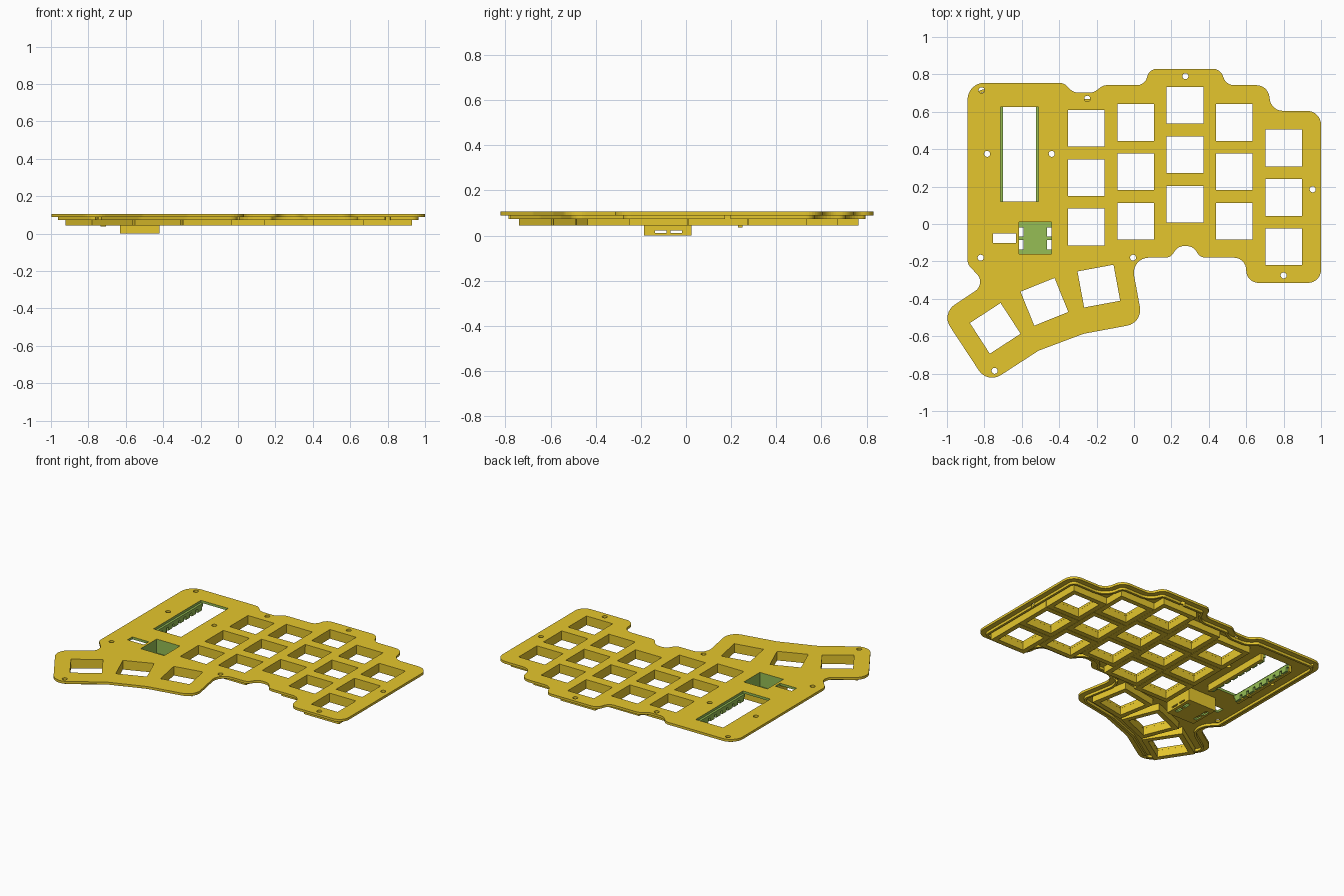
import bpy, bmesh, math
from mathutils import Vector

if "Cube" in bpy.data.objects:
    bpy.data.objects.remove(bpy.data.objects["Cube"])


def material(name, rgb):
    m = bpy.data.materials.new(name)
    m.diffuse_color = (*rgb, 1)
    m.use_nodes = True
    m.node_tree.nodes["Principled BSDF"].inputs["Base Color"].default_value = m.diffuse_color
    return m


YELLOW = material("mustard yellow", (0.783, 0.565, 0.026))
GREEN = material("leaf green", (0.305, 0.515, 0.089))


def add_object(name, mesh, mats=(YELLOW, GREEN)):
    mesh.materials.clear()
    for m in mats:
        mesh.materials.append(m)
    for p in mesh.polygons:
        p.use_smooth = False
        p.material_index = 0
    ob = bpy.data.objects.new(name, mesh)
    bpy.context.collection.objects.link(ob)
    return ob


def baked(ob):
    bpy.context.view_layer.update()
    dg = bpy.context.evaluated_depsgraph_get()
    return bpy.data.meshes.new_from_object(ob.evaluated_get(dg))


def slab(name, loops, z0, z1):
    """Extrude flat closed loops (outer edge plus holes) from z0 to z1."""
    cu = bpy.data.curves.new(name, 'CURVE')
    cu.dimensions = '2D'
    cu.fill_mode = 'BOTH'
    cu.extrude = (z1 - z0) / 2
    for loop in loops:
        sp = cu.splines.new('POLY')
        sp.points.add(len(loop) - 1)
        for pt, (x, y) in zip(sp.points, loop):
            pt.co = (x, y, 0, 1)
        sp.use_cyclic_u = True
    tmp = bpy.data.objects.new(name + "_curve", cu)
    bpy.context.collection.objects.link(tmp)
    mesh = baked(tmp)
    bpy.data.objects.remove(tmp)
    bm = bmesh.new()
    bm.from_mesh(mesh)
    bmesh.ops.remove_doubles(bm, verts=bm.verts, dist=1e-5)
    bmesh.ops.translate(bm, verts=bm.verts, vec=(0, 0, (z0 + z1) / 2))
    bmesh.ops.recalc_face_normals(bm, faces=bm.faces)
    bm.to_mesh(mesh)
    bm.free()
    return add_object(name, mesh)


def boxes(name, spans, mats=(YELLOW, GREEN)):
    """One object from boxes given as (x0, x1, y0, y1, z0, z1)."""
    bm = bmesh.new()
    for x0, x1, y0, y1, z0, z1 in spans:
        vs = bmesh.ops.create_cube(bm, size=1)["verts"]
        for v in vs:
            v.co = ((x0 + x1) / 2 + v.co.x * (x1 - x0),
                    (y0 + y1) / 2 + v.co.y * (y1 - y0),
                    (z0 + z1) / 2 + v.co.z * (z1 - z0))
    mesh = bpy.data.meshes.new(name)
    bm.to_mesh(mesh)
    bm.free()
    return add_object(name, mesh, mats)


def cut(ob, cutter):
    mod = ob.modifiers.new("cut", 'BOOLEAN')
    mod.operation = 'DIFFERENCE'
    mod.solver = 'EXACT'
    mod.object = cutter
    mesh = baked(ob)
    ob.modifiers.clear()
    ob.data = mesh
    bpy.data.objects.remove(cutter)


def rect(x0, x1, y0, y1):
    return [(x0, y0), (x1, y0), (x1, y1), (x0, y1)]


def square(cx, cy, half, deg=0):
    a = math.radians(deg)
    c, s = math.cos(a) * half, math.sin(a) * half
    return [(cx + i * c - j * s, cy + i * s + j * c)
            for i, j in ((-1, -1), (1, -1), (1, 1), (-1, 1))]


def circle(cx, cy, r=0.016, n=24):
    return [(cx + r * math.cos(k * math.tau / n), cy + r * math.sin(k * math.tau / n))
            for k in range(n)]


def rounded(corners, steps=8):
    """Replace each (x, y, radius) corner with an arc."""
    out = []
    for i, (x, y, r) in enumerate(corners):
        p = Vector((x, y))
        a = Vector(corners[i - 1][:2]) - p
        b = Vector(corners[(i + 1) % len(corners)][:2]) - p
        half = a.angle(b) / 2
        d = min(r / math.tan(half), 0.49 * min(a.length, b.length))
        r = d * math.tan(half)
        a.normalize()
        b.normalize()
        centre = p + (a + b).normalized() * (r / math.sin(half))
        s, e = p + a * d - centre, p + b * d - centre
        turn = s.angle_signed(e)
        for k in range(steps + 1):
            t = -turn * k / steps
            out.append((centre.x + s.x * math.cos(t) - s.y * math.sin(t),
                        centre.y + s.x * math.sin(t) + s.y * math.cos(t)))
    return out


def inset(loop, d):
    """Move a clockwise loop inwards by d."""
    out = []
    for i, p in enumerate(loop):
        a = (Vector(p) - Vector(loop[i - 1])).normalized()
        b = (Vector(loop[(i + 1) % len(loop)]) - Vector(p)).normalized()
        t = (a + b).normalized()
        m = d / max(0.5, t.dot(b))
        out.append((p[0] + t.y * m, p[1] - t.x * m))
    return out


# Clockwise outline corners with fillet radii
corners = [
    (-0.89, 0.755, 0.09), (-0.375, 0.755, 0.06), (-0.325, 0.703, 0.06),
    (-0.215, 0.703, 0.06), (-0.165, 0.742, 0.06), (0.06, 0.742, 0.06),
    (0.08, 0.83, 0.06), (0.465, 0.83, 0.06), (0.49, 0.742, 0.06),
    (0.715, 0.742, 0.07), (0.735, 0.605, 0.07), (1.0, 0.605, 0.075),
    (1.0, -0.315, 0.07), (0.6, -0.315, 0.07), (0.6, -0.18, 0.07),
    (0.355, -0.18, 0.05), (0.315, -0.118, 0.06), (0.235, -0.118, 0.06),
    (0.195, -0.18, 0.05), (-0.017, -0.18, 0.08), (0.047, -0.528, 0.085),
    (-0.27, -0.587, 0.1), (-0.51, -0.677, 0.1), (-0.783, -0.854, 0.085),
    (-1.03, -0.478, 0.085), (-0.79, -0.32, 0.075), (-0.89, -0.215, 0.06)]
outline = rounded(corners)

# Key positions: five staggered columns of three, then the thumb fan
keys = [(x, top - 0.264 * row, 0)
        for x, top in ((-0.255, 0.512), (0.01, 0.543), (0.273, 0.634),
                       (0.536, 0.543), (0.80, 0.406)) for row in range(3)]
keys += [(-0.188, -0.332, 10.5), (-0.479, -0.416, 22), (-0.742, -0.558, 33)]

screws = [(-0.815, 0.715), (-0.25, 0.67), (0.275, 0.79), (-0.785, 0.375),
          (-0.44, 0.375), (0.955, 0.185), (0.80, -0.275), (-0.005, -0.18),
          (-0.82, -0.18), (-0.745, -0.785)]

WINDOW = (-0.715, -0.51, 0.12, 0.625)
POCKET = (-0.615, -0.44, -0.16, 0.01)
SLOT = (-0.755, -0.632, -0.102, -0.05)


def paint_cut_faces(ob, areas, zmin=-1.0):
    """Green on the faces that line the given rectangular openings."""
    for p in ob.data.polygons:
        c = p.center
        if c.z > zmin and any(a[0] - .002 < c.x < a[1] + .002 and
                              a[2] - .002 < c.y < a[3] + .002 for a in areas):
            p.material_index = 1


# Top plate with all openings
plate = slab("top_plate", [outline] + [square(x, y, 0.098, d) for x, y, d in keys]
             + [circle(*s) for s in screws]
             + [rect(*a) for a in (WINDOW, POCKET, SLOT)], 0.09, 0.106)
for p in plate.data.polygons:
    if abs(p.normal.z) < 0.5 and any(
            a[0] - .002 < p.center.x < a[1] + .002 and
            a[2] - .002 < p.center.y < a[3] + .002 for a in (WINDOW, POCKET, SLOT)):
        p.material_index = 1

# Stepped rim under the plate edge
rim = slab("under_rim", [inset(outline, 0.035), inset(outline, 0.05)], 0.073, 0.0902)
for k, s in enumerate(screws):
    if k in (2, 5, 6, 7, 8, 9):
        cut(rim, slab("screw_cutter", [circle(*s)], 0.05, 0.12))

# Frame below each key opening
for x, y, d in keys:
    slab("key_frame", [square(x, y, 0.131, d), square(x, y, 0.0985, d)], 0.044, 0.0902)

# Walls, toothed rails and clip at the controller window
x0, x1, y0, y1 = WINDOW
boxes("window_walls", [(x0 - .02, x0, y0, y1, .045, .0902), (x1, x1 + .02, y0, y1, .045, .0902),
                       (x0 - .02, x0 + .01, .23, .25, .037, .05)])
rails = []
for a, b in ((x0, x0 + 0.015), (x1 - 0.015, x1)):
    rails.append((a, b, y0, y1, 0.07, 0.09))
    for k in range(8):
        y = y0 + (k + 0.15) * (y1 - y0) / 8
        rails.append((a, b, y, y + 0.044, 0.046, 0.07))
boxes("window_rails", rails, (GREEN,))

# Connector pocket hanging below the plate
pocket = boxes("connector_pocket", [(-0.63, -0.42, -0.185, 0.025, 0, 0.0902)])
cut(pocket, boxes("pocket_cutter", [(*POCKET, 0.012, 0.2)]))
for ya, yb in ((-0.137, -0.086), (-0.068, -0.018)):
    # side slots, then the matching floor holes
    cut(pocket, boxes("slot_cutter", [(-0.7, -0.3, ya, yb, 0.0121, 0.023)]))
    for xa, xb in ((-0.614, -0.59), (-0.465, -0.441)):
        cut(pocket, boxes("floor_cutter", [(xa, xb, ya, yb, -0.1, 0.05)]))
paint_cut_faces(pocket, [POCKET], 0.001)
